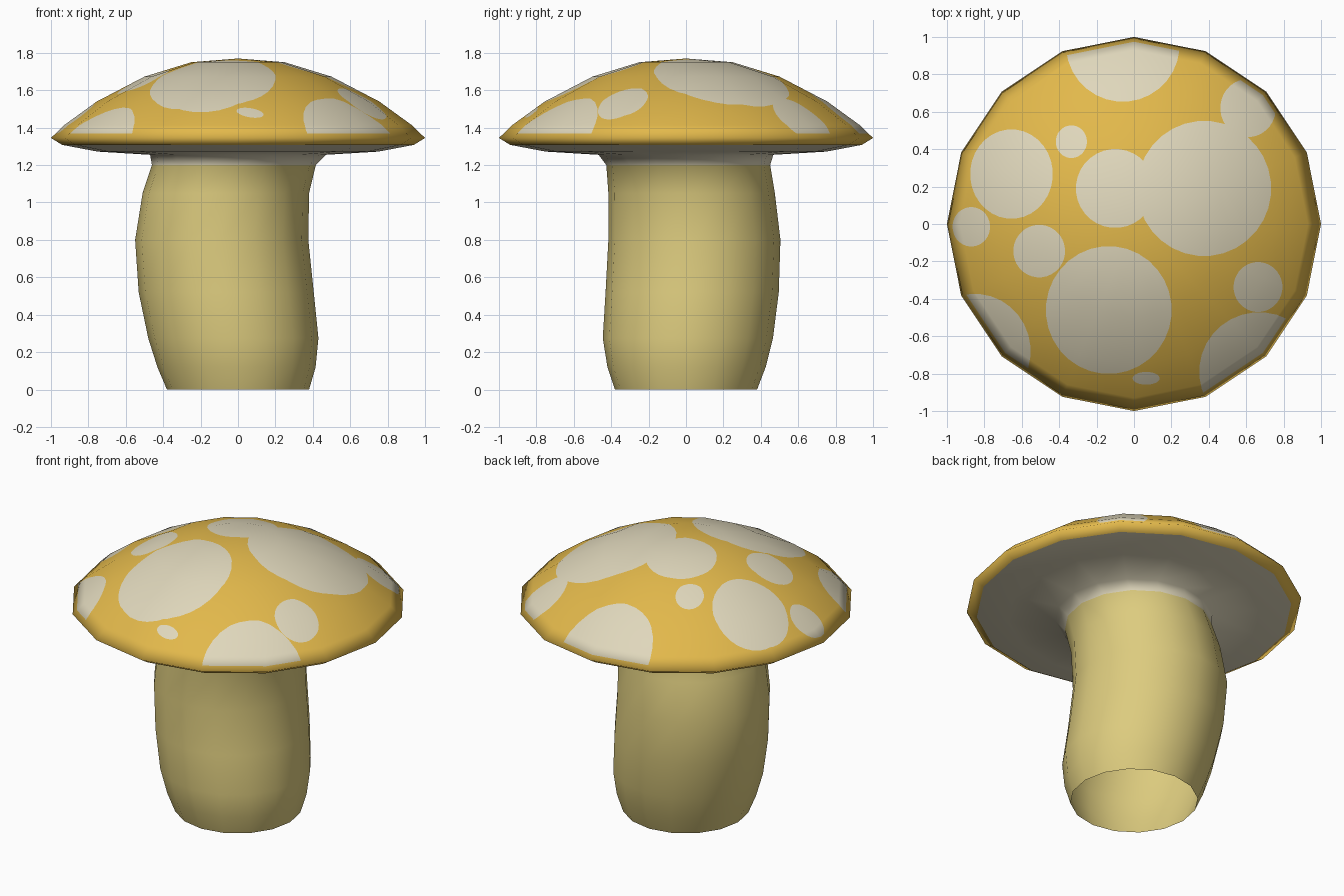
import bpy, bmesh, math
from mathutils import Vector

if "Cube" in bpy.data.objects:
    bpy.data.objects.remove(bpy.data.objects["Cube"])

SIDES = 16


def material(name, rgb):
    m = bpy.data.materials.new(name)
    m.diffuse_color = (*rgb, 1)
    m.use_nodes = True
    m.node_tree.nodes["Principled BSDF"].inputs["Base Color"].default_value = m.diffuse_color
    return m


YELLOW = material("cap yellow", (0.76, 0.48, 0.07))
CREAM = material("spot cream", (0.74, 0.68, 0.50))
STEM = material("stem straw", (0.72, 0.60, 0.21))


def loft(bm, rings):
    """Join rings of (cx, cy, rx, ry, z); a zero radius makes a pole."""
    loops = []
    for cx, cy, rx, ry, z in rings:
        if rx == 0:
            loops.append([bm.verts.new((cx, cy, z))] * SIDES)
            continue
        loops.append([bm.verts.new((cx + rx * math.cos(k * math.tau / SIDES),
                                    cy + ry * math.sin(k * math.tau / SIDES), z))
                      for k in range(SIDES)])
    for a, b in zip(loops, loops[1:]):
        for k in range(SIDES):
            j = (k + 1) % SIDES
            bm.faces.new(list(dict.fromkeys((a[k], a[j], b[j], b[k]))))


def finish(bm, name, mats):
    for f in bm.faces:
        f.smooth = True
    me = bpy.data.meshes.new(name)
    bm.to_mesh(me)
    bm.free()
    for m in mats:
        me.materials.append(m)
    ob = bpy.data.objects.new(name, me)
    bpy.context.collection.objects.link(ob)
    return ob


# Stem with flared top running out into the underside of the cap
bm = bmesh.new()
loft(bm, [
    (0, 0, .38, .38, 0),
    (-.008, .003, .423, .423, .12),
    (-.025, .01, .455, .455, .275),
    (-.063, .033, .468, .463, .52),
    (-.087, .045, .463, .46, .80),
    (-.065, .03, .445, .445, 1.05),
    (-.022, .012, .438, .438, 1.20),
    (0, 0, .47, .467, 1.255),
    (0, 0, .75, .75, 1.272),
    (0, 0, .94, .94, 1.308)])
for f in bm.faces:
    f.material_index = 1 if f.calc_center_median().z > 1.2 else 0
finish(bm, "stem_and_gills", [STEM, CREAM])

# Cap: dome and rolled rim
profile = [(.94, 1.308), (1.0, 1.345), (.93, 1.413), (.755, 1.54),
           (.5, 1.673), (.25, 1.75), (0, 1.77)]
bm = bmesh.new()
loft(bm, [(0, 0, r, r, z) for r, z in profile])

# Cap spots: x, y, radius x, radius y as seen from above
spots = [(.375, .19, .357, .36), (-.135, -.46, .335, .34), (-.1, .19, .21, .21),
         (-.655, .267, .22, .238), (-.335, .44, .083, .087), (-.87, -.015, .1, .105),
         (-.507, -.145, .138, .14), (.663, -.337, .13, .133), (.065, -.825, .072, .034),
         (-.06, .96, .303, .305), (.61, .62, .148, .155), (-.85, -.68, .296, .305),
         (.67, -.79, .32, .317)]


def clip(faces, co, no):
    """Cut the faces by a plane and return those on its inner side."""
    geom = set(faces)
    for f in faces:
        geom.update(f.edges)
        geom.update(f.verts)
    out = bmesh.ops.bisect_plane(bm, geom=list(geom), dist=1e-5, plane_co=co, plane_no=no)
    return [f for f in out["geom"] if isinstance(f, bmesh.types.BMFace)
            and (f.calc_center_median() - co).dot(no) < 0]


for x, y, rx, ry in spots:
    inside = clip(list(bm.faces), Vector((0, 0, 1.37)), Vector((0, 0, -1)))
    for k in range(32):
        a = k * math.tau / 32
        c, s = math.cos(a), math.sin(a)
        inside = clip(inside, Vector((x + rx * c, y + ry * s, 1.5)),
                      Vector((c / rx, s / ry, 0)).normalized())
    for f in inside:
        f.material_index = 1
cap = finish(bm, "cap", [YELLOW, CREAM])

# Smooth dome normals, unaffected by the spot cuts
tilt = [math.atan2(a[0] - b[0], b[1] - a[1]) for a, b in zip(profile, profile[1:])]
tilt = [tilt[0]] + [(a + b) / 2 for a, b in zip(tilt, tilt[1:])] + [math.pi / 2]


def dome_normal(p):
    for i in range(len(profile) - 1):
        z0, z1 = profile[i][1], profile[i + 1][1]
        if p.z <= z1 or i == len(profile) - 2:
            t = min(max((p.z - z0) / (z1 - z0), 0), 1)
            e = tilt[i] + (tilt[i + 1] - tilt[i]) * t
            a = math.atan2(p.y, p.x)
            return (math.cos(e) * math.cos(a), math.cos(e) * math.sin(a), math.sin(e))


cap.data.normals_split_custom_set_from_vertices([dome_normal(v.co) for v in cap.data.vertices])
